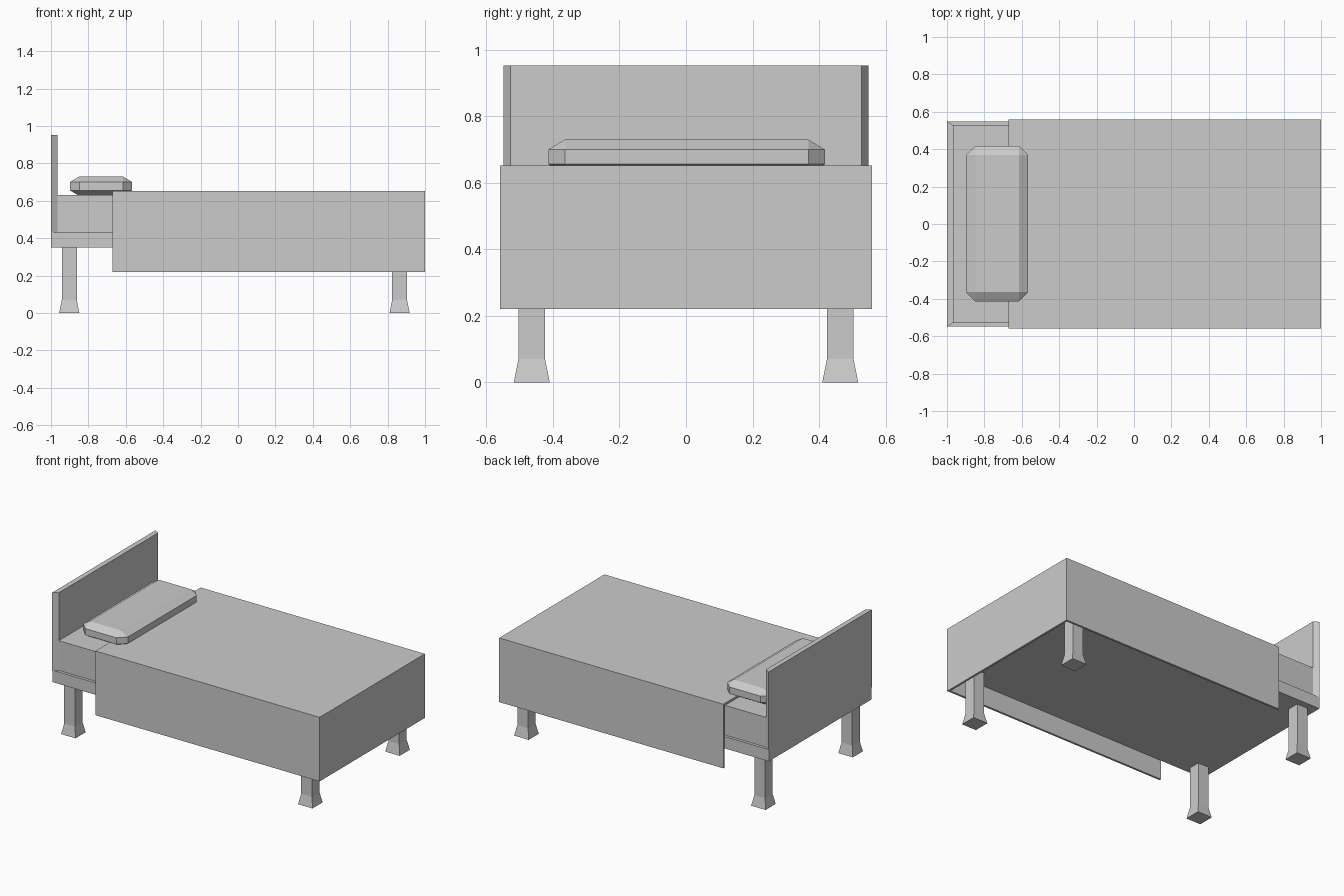
import bpy, bmesh

if "Cube" in bpy.data.objects:
    bpy.data.objects.remove(bpy.data.objects["Cube"])


def make(name, bm):
    bmesh.ops.recalc_face_normals(bm, faces=bm.faces)
    mesh = bpy.data.meshes.new(name)
    bm.to_mesh(mesh)
    bm.free()
    ob = bpy.data.objects.new(name, mesh)
    bpy.context.collection.objects.link(ob)
    return ob


def box_bm(x0, x1, y0, y1, z0, z1):
    bm = bmesh.new()
    bmesh.ops.create_cube(bm, size=1)
    for v in bm.verts:
        v.co = ((x0 + x1) / 2 + v.co.x * (x1 - x0),
                (y0 + y1) / 2 + v.co.y * (y1 - y0),
                (z0 + z1) / 2 + v.co.z * (z1 - z0))
    return bm


# Base frame and mattress
make("bed_base", box_bm(-1, 0.985, -0.547, 0.547, 0.35, 0.43))
make("mattress", box_bm(-0.966, 0.985, -0.528, 0.528, 0.43, 0.63))

# Headboard, narrower on the side facing the mattress
bm = box_bm(-1, -0.966, -0.549, 0.549, 0.43, 0.953)
for v in bm.verts:
    if v.co.x > -0.98:
        v.co.y *= 0.528 / 0.549
make("headboard", bm)

# Blanket: shell open at the bottom and at the head end
bm = box_bm(-0.67, 1, -0.56, 0.56, 0.22, 0.652)
bm.normal_update()
gone = [f for f in bm.faces if f.normal.z < -0.5 or f.normal.x < -0.5]
bmesh.ops.delete(bm, geom=gone, context='FACES')
for f in bm.faces:
    out = f.calc_center_median()
    out.x -= 0.16
    out.z -= 0.3
    if f.normal.dot(out) < 0:
        f.normal_flip()
blanket = make("blanket", bm)
solid = blanket.modifiers.new("thickness", 'SOLIDIFY')
solid.thickness = 0.014
solid.offset = -1
solid.use_even_offset = True

# Pillow: chamfered box, flattened
bm = box_bm(-0.1665, 0.1665, -0.416, 0.416, -0.0865, 0.0865)
bmesh.ops.bevel(bm, geom=bm.edges[:], offset=0.05, segments=1, affect='EDGES')
pillow = make("pillow", bm)
pillow.scale.z = 0.6
pillow.location = (-0.732, 0.002, 0.678)

# Legs with flared feet
for end, cx in (("head", -0.902), ("foot", 0.864)):
    for side, cy in (("front", -0.464), ("back", 0.464)):
        bm = bmesh.new()
        rings = []
        for h, z in ((0.054, 0), (0.04, 0.07), (0.04, 0.35)):
            rings.append([bm.verts.new((cx + sx * h, cy + sy * h, z))
                          for sx, sy in ((-1, -1), (1, -1), (1, 1), (-1, 1))])
        for a, b in zip(rings, rings[1:]):
            for i in range(4):
                j = (i + 1) % 4
                bm.faces.new((a[i], a[j], b[j], b[i]))
        bm.faces.new(rings[0])
        bm.faces.new(rings[-1])
        make(f"{end}_{side}_leg", bm)
